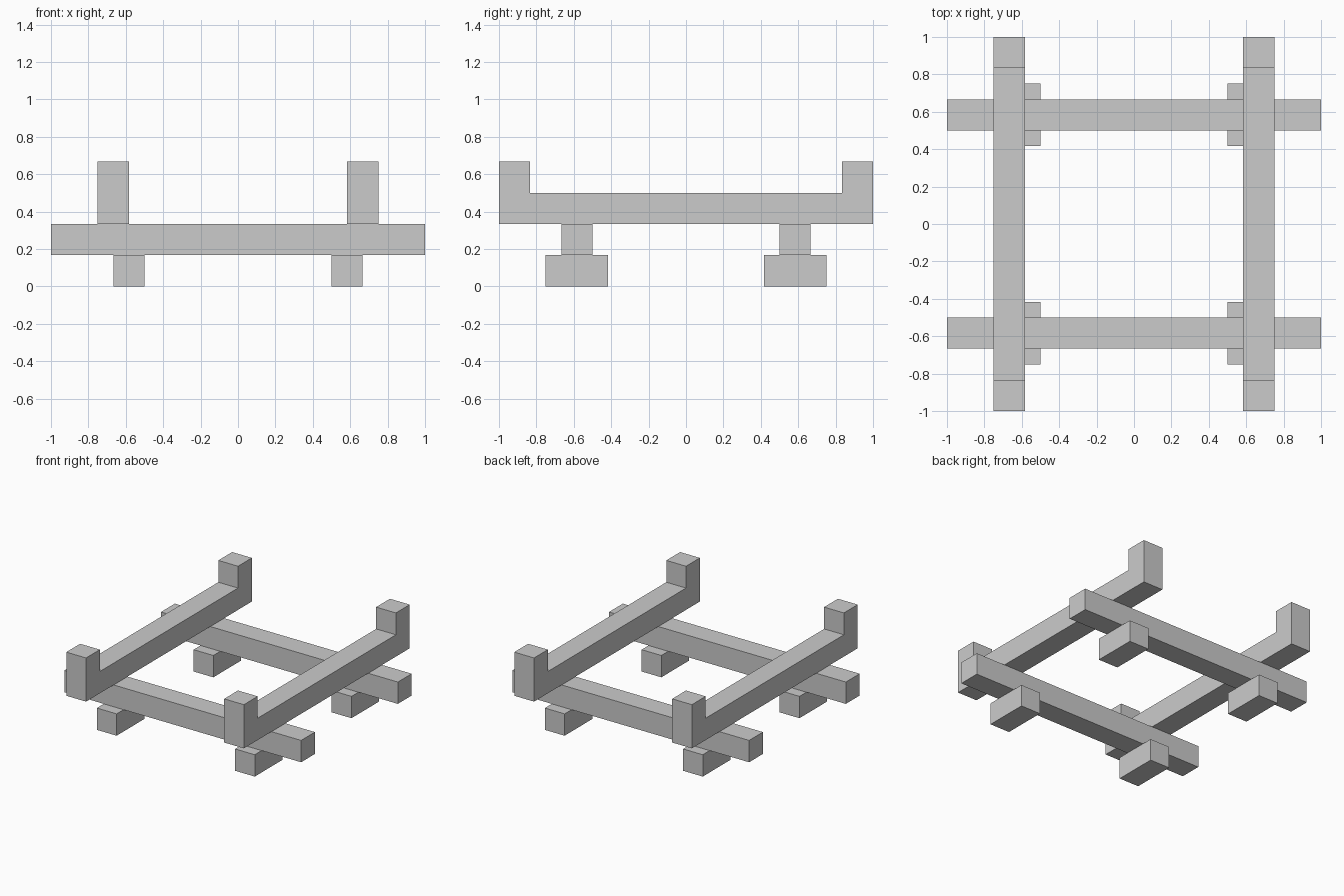
import bpy, bmesh
from mathutils import Vector

if "Cube" in bpy.data.objects:
    bpy.data.objects.remove(bpy.data.objects["Cube"])

U = 1 / 6  # beam thickness


def extrude_profile(name, profile, x0, x1):
    """Extrude a (y, z) outline along x from x0 to x1."""
    bm = bmesh.new()
    face = bm.faces.new([bm.verts.new((x0, y, z)) for y, z in profile])
    ext = bmesh.ops.extrude_face_region(bm, geom=[face])
    moved = [g for g in ext["geom"] if isinstance(g, bmesh.types.BMVert)]
    bmesh.ops.translate(bm, verts=moved, vec=Vector((x1 - x0, 0, 0)))
    bmesh.ops.recalc_face_normals(bm, faces=bm.faces)
    mesh = bpy.data.meshes.new(name)
    bm.to_mesh(mesh)
    bm.free()
    obj = bpy.data.objects.new(name, mesh)
    bpy.context.collection.objects.link(obj)
    return obj


def box(name, x, y, z):
    """Box from (min, max) ranges on each axis."""
    outline = [(y[0], z[0]), (y[1], z[0]), (y[1], z[1]), (y[0], z[1])]
    return extrude_profile(name, outline, *x)


# Side rail outline: long bar with an upright stop at each end
rail = [(-1, 2 * U), (1, 2 * U), (1, 4 * U), (1 - U, 4 * U),
        (1 - U, 3 * U), (U - 1, 3 * U), (U - 1, 4 * U), (-1, 4 * U)]

for side, sx in (("left", -1), ("right", 1)):
    # Upper rails running front to back
    cx = sx * 4 * U
    extrude_profile(f"{side}_rail", rail, cx - U / 2, cx + U / 2)

for end, sy in (("front", -1), ("back", 1)):
    # Cross beams under the rails
    cy = sy * 3.5 * U
    box(f"{end}_cross_beam", (-1, 1), (cy - U / 2, cy + U / 2), (U, 2 * U))

    # Feet under the cross beams
    for side, sx in (("left", -1), ("right", 1)):
        fx = sx * 3.5 * U
        box(f"{end}_{side}_foot", (fx - U / 2, fx + U / 2), (cy - U, cy + U), (0, U))
